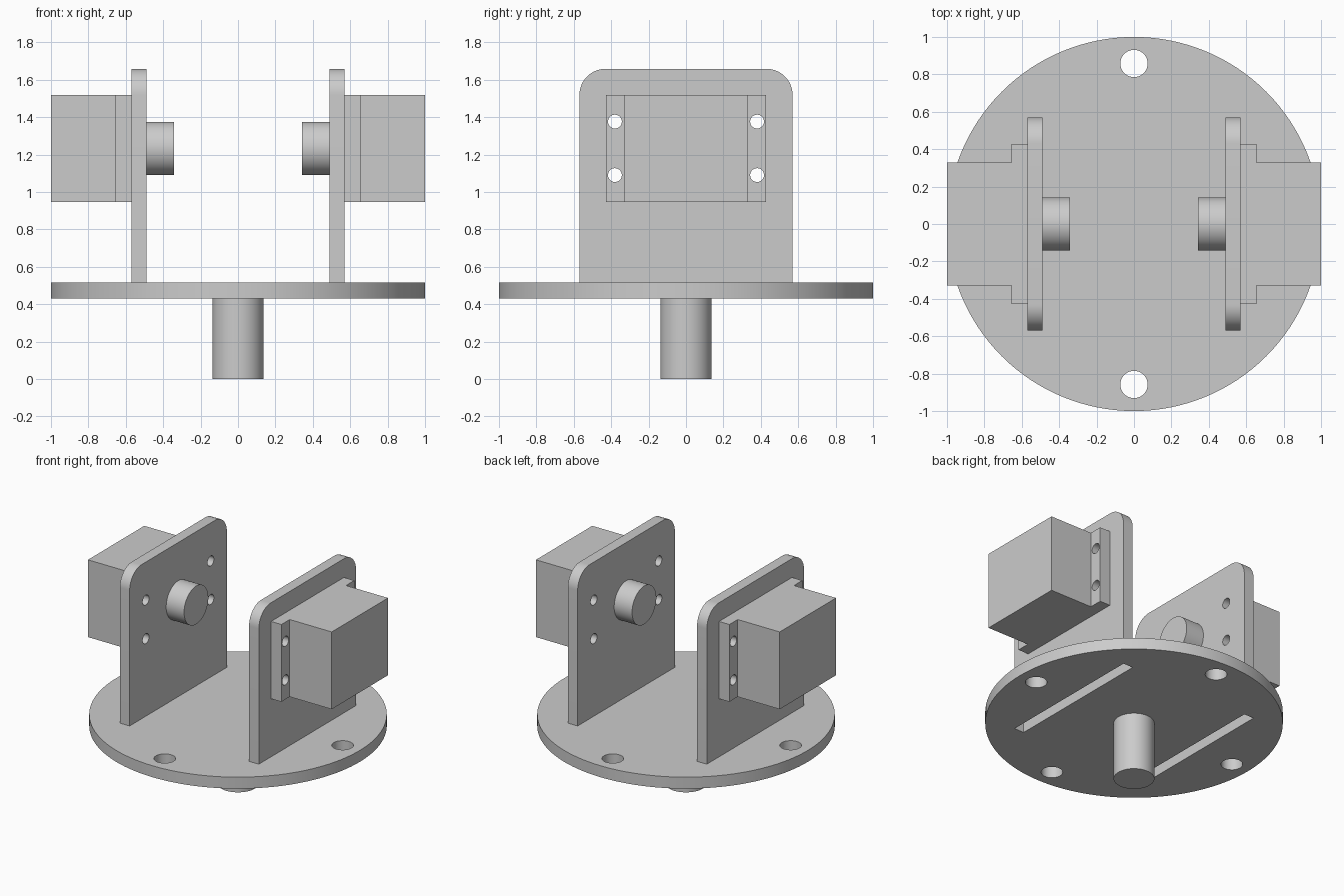
import bpy, bmesh, math
from mathutils import Vector

if "Cube" in bpy.data.objects:
    bpy.data.objects.remove(bpy.data.objects["Cube"], do_unlink=True)

grey = bpy.data.materials.new("plain grey")
grey.use_nodes = True
colour = (0.6, 0.6, 0.6, 1)
grey.diffuse_color = colour
grey.node_tree.nodes["Principled BSDF"].inputs["Base Color"].default_value = colour


def finish(bm, name):
    bmesh.ops.recalc_face_normals(bm, faces=bm.faces)
    mesh = bpy.data.meshes.new(name)
    bm.to_mesh(mesh)
    bm.free()
    mesh.materials.append(grey)
    ob = bpy.data.objects.new(name, mesh)
    bpy.context.collection.objects.link(ob)
    return ob


def prism(name, outlines, offset):
    """Extrude closed outlines (lists of 3D points) along offset."""
    bm = bmesh.new()
    for points in outlines:
        face = bm.faces.new([bm.verts.new(p) for p in points])
        top = bmesh.ops.extrude_face_region(bm, geom=[face], use_keep_orig=True)
        verts = [g for g in top["geom"] if isinstance(g, bmesh.types.BMVert)]
        bmesh.ops.translate(bm, verts=verts, vec=offset)
    return finish(bm, name)


def arc(cx, cy, r, start=0, sweep=360, n=64):
    count = n if sweep == 360 else n + 1
    angles = [math.radians(start + sweep * i / n) for i in range(count)]
    return [(cx + r * math.cos(a), cy + r * math.sin(a)) for a in angles]


def rect(x0, x1, y0, y1):
    return [(x0, y0), (x1, y0), (x1, y1), (x0, y1)]


def flat(points, z):
    return [Vector((a, b, z)) for a, b in points]


def upright(points, x):
    return [Vector((x, a, b)) for a, b in points]


def cut(ob, cutter):
    mod = ob.modifiers.new("holes", "BOOLEAN")
    mod.operation = "DIFFERENCE"
    mod.solver = "EXACT"
    mod.object = cutter
    bpy.context.view_layer.objects.active = ob
    bpy.ops.object.modifier_apply(modifier=mod.name)


parts = []
PLATE_IN, PLATE_OUT, FLANGE_OUT = 0.49, 0.57, 0.655
BASE_LOW, BASE_TOP = 0.43, 0.515
AXLE_Z = 1.233

# Round base with four bolt holes and two plate slots
base = prism("base_disc", [flat(arc(0, 0, 1, n=128), BASE_LOW)], (0, 0, BASE_TOP - BASE_LOW))
holes = [arc(x, y, 0.073, n=40) for x, y in arc(0, 0, 0.858, n=4)]
holes += [rect(*sorted((s * PLATE_IN, s * PLATE_OUT)), -0.57, 0.57) for s in (-1, 1)]
cutter = prism("base_cutter", [flat(h, 0.3) for h in holes], (0, 0, 0.4))
cut(base, cutter)
bpy.data.objects.remove(cutter, do_unlink=True)
parts.append(base)

# Central stem below the base
parts.append(prism("stem", [flat(arc(0, 0, 0.137), 0)], (0, 0, BASE_LOW)))

for side, label in ((1, "left"), (-1, "right")):
    # Upright plate with rounded top corners
    outline = [(-0.57, BASE_TOP), (0.57, BASE_TOP)]
    outline += arc(0.43, 1.518, 0.14, 0, 90, 16) + arc(-0.43, 1.518, 0.14, 90, 90, 16)
    plate = prism(label + "_plate", [upright(outline, side * PLATE_IN)],
                  (side * (PLATE_OUT - PLATE_IN), 0, 0))

    # Motor housing with mounting ears
    half = [(PLATE_OUT, 0.427), (FLANGE_OUT, 0.427), (FLANGE_OUT, 0.33), (1, 0.33)]
    shape = half + [(x, -y) for x, y in reversed(half)]
    motor = prism(label + "_motor", [flat([(side * x, y) for x, y in shape], 0.946)],
                  (0, 0, 0.573))

    # Screw holes through ears and plate
    screws = [upright(arc(y, AXLE_Z + dz, 0.037, n=32), side * 0.4)
              for y in (-0.38, 0.38) for dz in (-0.143, 0.143)]
    cutter = prism("screw_cutter", screws, (side * 0.4, 0, 0))
    cut(plate, cutter)
    cut(motor, cutter)
    bpy.data.objects.remove(cutter, do_unlink=True)

    # Short axle on the inner face
    axle = prism(label + "_axle", [upright(arc(0, AXLE_Z, 0.142), side * 0.343)],
                 (side * (PLATE_IN - 0.343), 0, 0))
    parts += [plate, motor, axle]

# Smooth the round walls, keep edges crisp
bpy.ops.object.select_all(action="DESELECT")
for ob in parts:
    ob.select_set(True)
bpy.context.view_layer.objects.active = base
bpy.ops.object.shade_smooth_by_angle(angle=math.radians(30))
